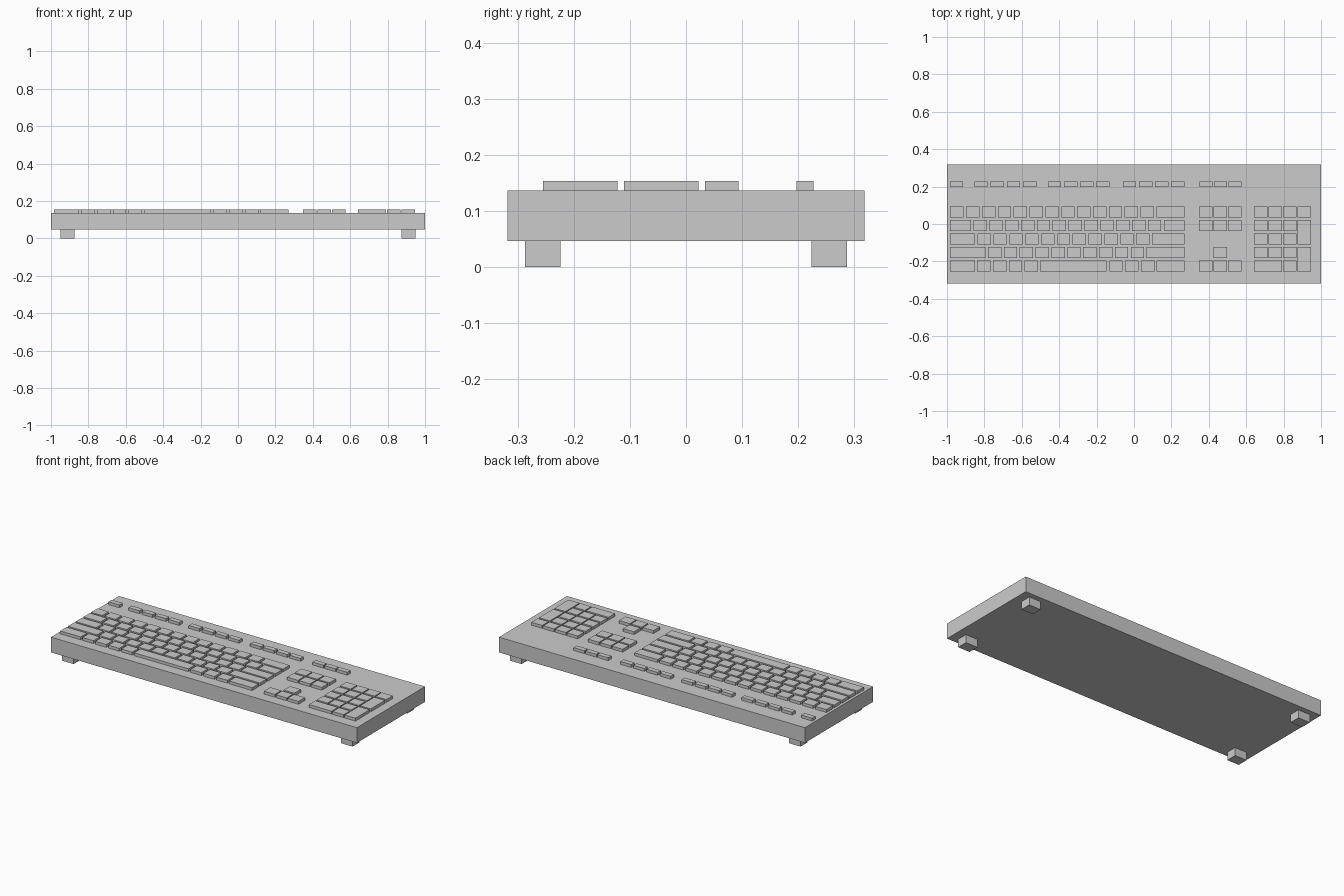
import bpy, bmesh

if "Cube" in bpy.data.objects:
    bpy.data.objects.remove(bpy.data.objects["Cube"])

BODY_BOTTOM, BODY_TOP, KEY_TOP = 0.047, 0.137, 0.154
U, GAP = 0.0848, 0.0135          # key pitch and gap
KEY_H = 0.060                    # key depth in y
ROWS = [0.064, -0.0075, -0.0805, -0.152, -0.2245]   # row centres, back to front
LEFT, RIGHT = -0.984, 0.271      # limits of the main block


def boxes(name, items):
    """One object made of boxes given as (x0, x1, y0, y1, z0, z1)."""
    bm = bmesh.new()
    for x0, x1, y0, y1, z0, z1 in items:
        vs = bmesh.ops.create_cube(bm, size=1)["verts"]
        for v in vs:
            v.co = (x1 if v.co.x > 0 else x0,
                    y1 if v.co.y > 0 else y0,
                    z1 if v.co.z > 0 else z0)
    me = bpy.data.meshes.new(name)
    bm.to_mesh(me)
    bm.free()
    ob = bpy.data.objects.new(name, me)
    bpy.context.collection.objects.link(ob)
    return ob


def key(x0, x1, yc, h=KEY_H):
    return (x0, x1, yc - h / 2, yc + h / 2, BODY_TOP - 0.004, KEY_TOP)


def run(x, n, yc, pitch=U, gap=GAP, h=KEY_H):
    """n equal keys in a row starting at x."""
    return [key(x + i * pitch, x + (i + 1) * pitch - gap, yc, h) for i in range(n)]


# Case
boxes("case", [(-1, 1, -0.318, 0.318, BODY_BOTTOM, BODY_TOP)])

# Four feet
for sx, side in ((-1, "left"), (1, "right")):
    for sy, end in ((-1, "front"), (1, "back")):
        xs, ys = sorted((sx * 0.873, sx * 0.950)), sorted((sy * 0.224, sy * 0.287))
        boxes(f"foot_{end}_{side}", [(*xs, *ys, 0, BODY_BOTTOM + 0.002)])

# Main block: wide left key, single keys, wide right key
main = []
for yc, first, n in zip(ROWS, (0.073, 0.112, 0.134, 0.190), (12, 12, 11, 10)):
    x = LEFT + first + GAP
    main.append(key(LEFT, LEFT + first, yc))
    main += run(x, n, yc)
    main.append(key(x + n * U, RIGHT, yc))
boxes("main_keys", main)

# Bottom row with space bar
y5 = ROWS[4]
boxes("bottom_row_keys", [key(LEFT, -0.850, y5), *run(-0.839, 4, y5),
                          *run(-0.132, 3, y5), key(0.121, RIGHT, y5)])
boxes("space_bar", [key(-0.502, -0.146, y5)])

# Function row in groups
fn = []
for x, n, pitch in ((LEFT, 1, U), (-0.853, 4, 0.0865), (-0.460, 4, 0.0860),
                    (-0.059, 4, 0.0860), (0.350, 3, 0.0775)):
    fn += run(x, n, 0.212, pitch, pitch - 0.071, 0.030)
boxes("function_keys", fn)

# Navigation block and arrows
P, G = 0.0775, 0.0065
boxes("navigation_keys", run(0.348, 3, ROWS[0], P, G) + run(0.348, 3, ROWS[1], P, G))
boxes("arrow_keys", run(0.348 + P, 1, ROWS[3], P, G) + run(0.348, 3, y5, P, G))

# Number pad with a double-width key and two double-height keys
NX = 0.642
pad = run(NX, 4, ROWS[0], P, G)
for yc in ROWS[1:4]:
    pad += run(NX, 3, yc, P, G)
pad += [key(NX, NX + 2 * P - G, y5)] + run(NX + 2 * P, 1, y5, P, G)
for a, b in ((1, 2), (3, 4)):
    pad.append(key(NX + 3 * P, NX + 4 * P - G, (ROWS[a] + ROWS[b]) / 2,
                   ROWS[a] - ROWS[b] + KEY_H))
boxes("number_pad_keys", pad)
